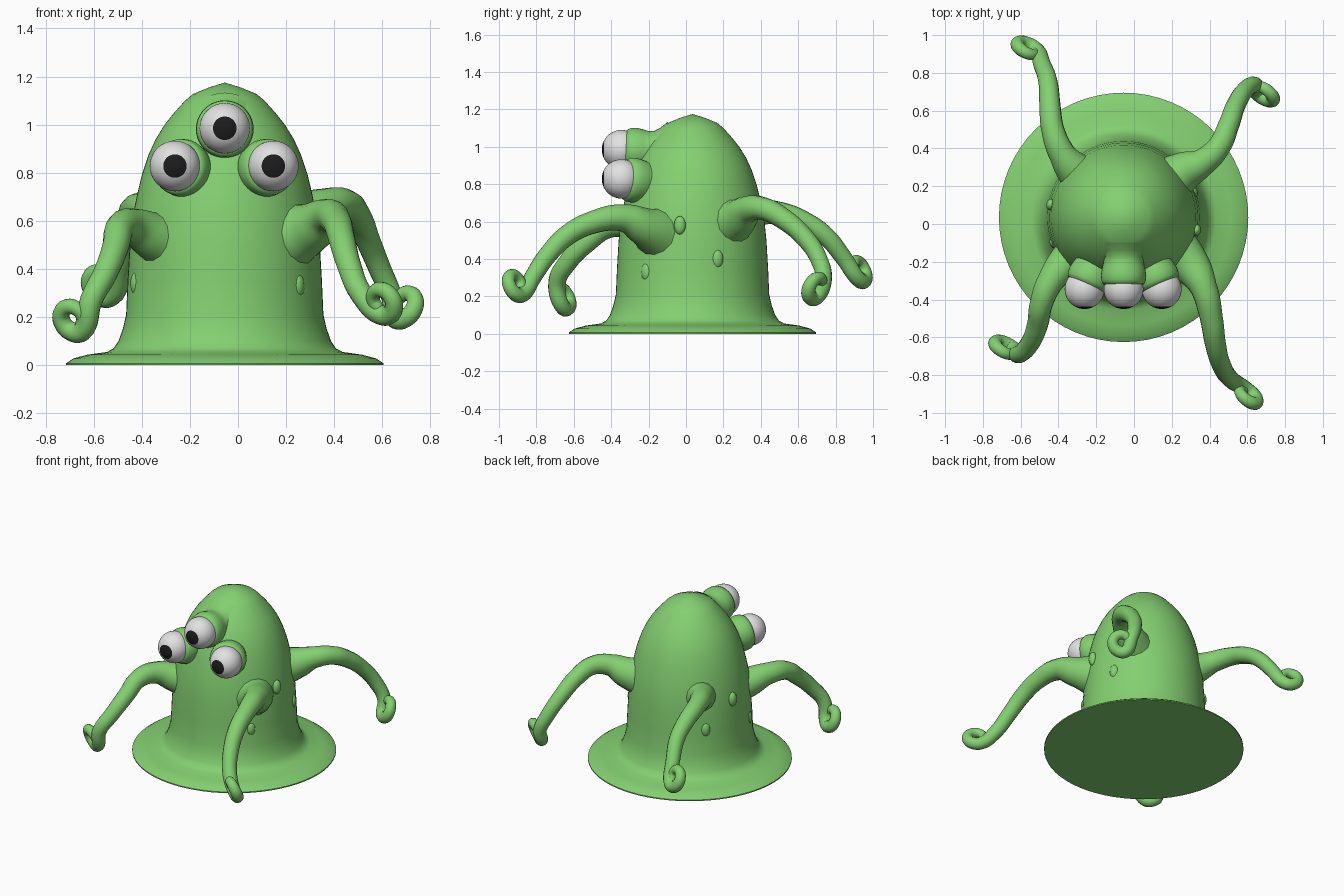
import bpy, bmesh, math
from mathutils import Vector, Matrix

if "Cube" in bpy.data.objects:
    bpy.data.objects.remove(bpy.data.objects["Cube"])


def material(name, rgb):
    m = bpy.data.materials.new(name)
    m.use_nodes = True
    m.diffuse_color = (*rgb, 1)
    m.node_tree.nodes["Principled BSDF"].inputs["Base Color"].default_value = (*rgb, 1)
    return m


GREEN = material("slime green", (0.23, 0.63, 0.165))
WHITE = material("eye white", (0.76, 0.76, 0.76))
BLACK = material("pupil black", (0.012, 0.012, 0.012))


def finish(obj, angle=50):
    bpy.ops.object.select_all(action="DESELECT")
    obj.select_set(True)
    bpy.context.view_layer.objects.active = obj
    if obj.type == "CURVE":
        bpy.ops.object.convert(target="MESH")
    bpy.ops.object.shade_smooth_by_angle(angle=math.radians(angle))


def mesh_object(name, bm, mats):
    me = bpy.data.meshes.new(name)
    bmesh.ops.recalc_face_normals(bm, faces=bm.faces)
    bm.to_mesh(me)
    bm.free()
    for m in mats:
        me.materials.append(m)
    obj = bpy.data.objects.new(name, me)
    bpy.context.collection.objects.link(obj)
    return obj


def lathe(name, profile, centre, axis=(0, 0, 1), steps=64):
    """Spin (radius, height) pairs about an axis."""
    bm = bmesh.new()
    verts = [bm.verts.new((r, 0, h)) for r, h in profile]
    edges = [bm.edges.new(pair) for pair in zip(verts, verts[1:])]
    bmesh.ops.spin(bm, geom=verts + edges, axis=(0, 0, 1), cent=(0, 0, 0),
                   angle=math.tau, steps=steps)
    bmesh.ops.remove_doubles(bm, verts=bm.verts, dist=0.0005)
    turn = Vector(axis).to_track_quat("Z", "Y").to_matrix().to_4x4()
    bm.transform(Matrix.Translation(centre) @ turn)
    obj = mesh_object(name, bm, [GREEN])
    finish(obj)
    return obj


# Domed body with a wide flat skirt
AXIS = Vector((-0.055, 0.035, 0))
lathe("body", [(0, 0), (0.66, 0), (0.66, 0.008), (0.63, 0.028), (0.57, 0.044),
               (0.49, 0.055), (0.462, 0.07), (0.442, 0.1), (0.424, 0.15), (0.41, 0.21),
               (0.404, 0.35), (0.395, 0.5), (0.383, 0.62), (0.364, 0.71), (0.345, 0.79),
               (0.317, 0.875), (0.287, 0.94), (0.25, 1.0), (0.21, 1.05), (0.165, 1.1),
               (0.133, 1.127), (0.065, 1.155), (0, 1.175)], AXIS)

# Eyes looking forward, each held in a fleshy socket
SOCKET = [(0, -0.02), (0.09, -0.02), (0.108, -0.026), (0.117, -0.045), (0.12, -0.075),
          (0.114, -0.11), (0.106, -0.14), (0.108, -0.17), (0.125, -0.2), (0.16, -0.24)]
EYE_R = 0.105
for side, centre, look in [("top", (-0.055, -0.345, 0.985), (0, -1, 0.05)),
                           ("right", (-0.262, -0.345, 0.828), (-0.4, -0.9, 0.1)),
                           ("left", (0.147, -0.345, 0.828), (0.4, -0.9, 0.1))]:
    lathe(side + "_eye_socket", SOCKET, centre, look, 40)
    bm = bmesh.new()
    bmesh.ops.create_uvsphere(bm, u_segments=36, v_segments=26, radius=EYE_R)
    bm.transform(Matrix.Rotation(math.pi / 2, 4, "X"))
    for f in bm.faces:
        f.material_index = int(f.calc_center_median().y < -0.88 * EYE_R)
    bm.transform(Matrix.Translation(centre))
    finish(mesh_object(side + "_eye", bm, [WHITE, BLACK]))


# Tentacles: flared root, arching arm, curled tip
RADII = [0.15, 0.105, 0.072, 0.061, 0.056, 0.051, 0.047, 0.044]


def tentacle(name, path, curl_centre, outward, tilt):
    out = Vector((*outward, 0)).normalized()
    side = Vector((-out.y, out.x, 0))
    up = (Vector((0, 0, 1)) + side * tilt).normalized()
    points = [(Vector(p), r) for p, r in zip(path, RADII)]
    turns = 7
    for i in range(turns + 1):
        t = i / turns
        a = math.radians(-115 + 335 * t)
        size = 0.066 - 0.022 * t
        points.append((Vector(curl_centre) + (out * math.cos(a) + up * math.sin(a)) * size,
                       0.042 - 0.016 * t))
    cu = bpy.data.curves.new(name, "CURVE")
    cu.dimensions = "3D"
    cu.bevel_depth = 1
    cu.bevel_resolution = 5
    cu.resolution_u = 6
    cu.use_fill_caps = True
    spline = cu.splines.new("BEZIER")
    spline.bezier_points.add(len(points) - 1)
    for bp, (co, r) in zip(spline.bezier_points, points):
        bp.co = co
        bp.radius = r
        bp.handle_left_type = bp.handle_right_type = "AUTO"
    cu.materials.append(GREEN)
    obj = bpy.data.objects.new(name, cu)
    bpy.context.collection.objects.link(obj)
    finish(obj)


tentacle("front_left_tentacle",
         [(0.2, -0.13, 0.53), (0.3, -0.22, 0.57), (0.37, -0.34, 0.62), (0.41, -0.5, 0.595),
          (0.43, -0.63, 0.53), (0.46, -0.74, 0.42), (0.51, -0.82, 0.3)],
         (0.6, -0.91, 0.265), (0.75, -0.6), -0.4)
tentacle("front_right_tentacle",
         [(-0.24, -0.12, 0.5), (-0.34, -0.19, 0.53), (-0.44, -0.3, 0.58), (-0.49, -0.42, 0.57),
          (-0.51, -0.53, 0.49), (-0.55, -0.63, 0.385), (-0.61, -0.69, 0.27)],
         (-0.685, -0.66, 0.195), (-0.75, 0.45), 0.4)
tentacle("back_left_tentacle",
         [(0.15, 0.2, 0.58), (0.27, 0.28, 0.62), (0.37, 0.33, 0.665), (0.45, 0.41, 0.67),
          (0.5, 0.52, 0.615), (0.54, 0.63, 0.52), (0.59, 0.71, 0.4), (0.64, 0.735, 0.28)],
         (0.69, 0.695, 0.25), (0.65, -0.5), 0.4)
tentacle("back_right_tentacle",
         [(-0.2, 0.19, 0.55), (-0.3, 0.27, 0.6), (-0.38, 0.37, 0.645), (-0.43, 0.5, 0.645),
          (-0.445, 0.63, 0.6), (-0.455, 0.75, 0.52), (-0.485, 0.84, 0.41)],
         (-0.565, 0.925, 0.34), (-0.85, 0.45), 0.4)

# Small warts on the flanks: angle around the body, then height
for i, (deg, z) in enumerate([(-10, 0.58), (-39, 0.33), (20, 0.4), (200, 0.34),
                              (170, 0.55), (140, 0.38)]):
    bm = bmesh.new()
    bmesh.ops.create_uvsphere(bm, u_segments=16, v_segments=10, radius=0.035)
    place = (Matrix.Translation(AXIS + Vector((0, 0, z)))
             @ Matrix.Rotation(math.radians(deg), 4, "Z")
             @ Matrix.Translation((0.391, 0, 0)) @ Matrix.Diagonal((0.7, 0.9, 1.4, 1)))
    bm.transform(place)
    finish(mesh_object("wart_%d" % (i + 1), bm, [GREEN]))
